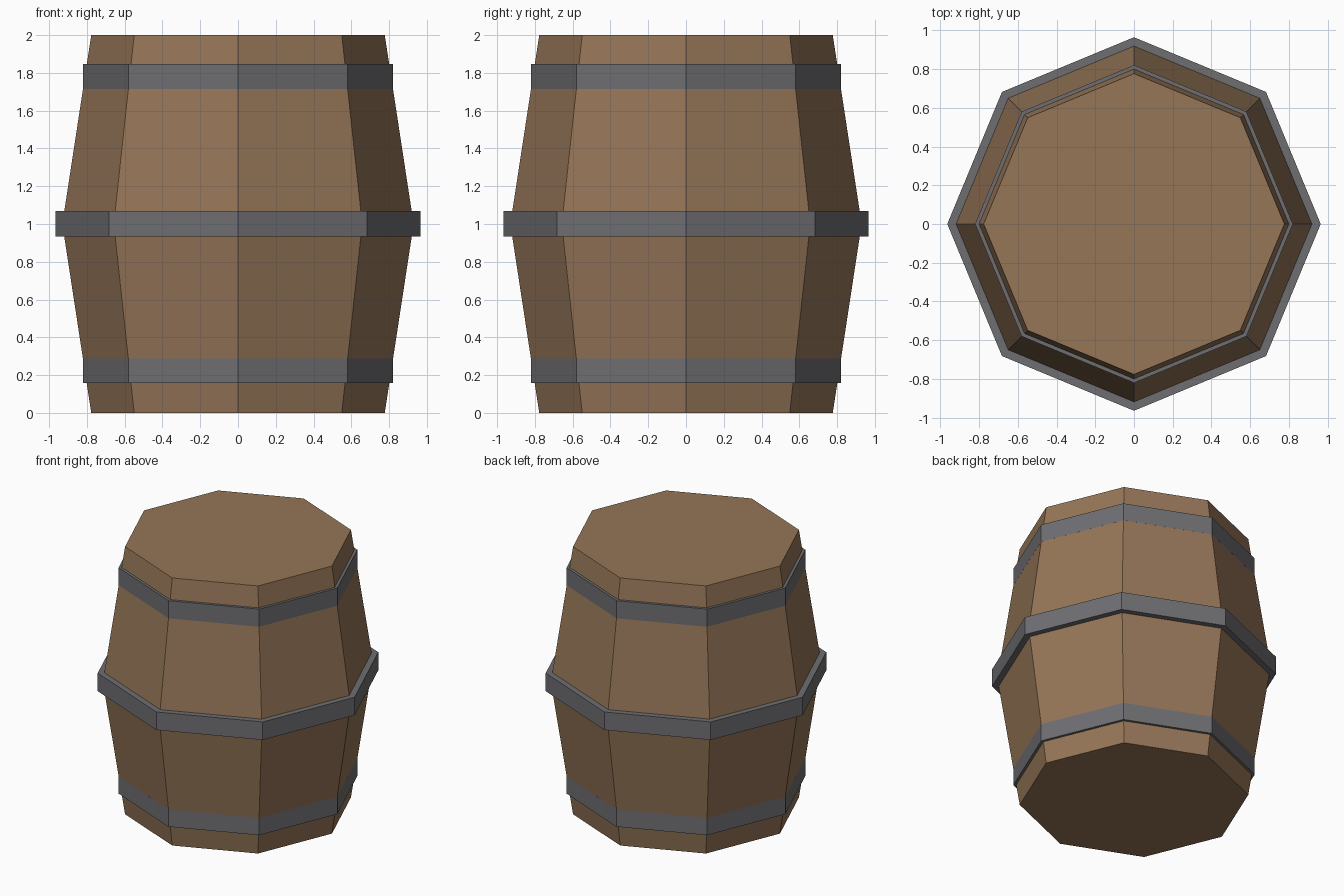
import bpy, bmesh
from math import cos, sin, pi

if "Cube" in bpy.data.objects:
    bpy.data.objects.remove(bpy.data.objects["Cube"])

SIDES = 8


def material(name, rgb):
    m = bpy.data.materials.new(name)
    m.diffuse_color = (*rgb, 1)
    m.use_nodes = True
    m.node_tree.nodes["Principled BSDF"].inputs["Base Color"].default_value = m.diffuse_color
    return m


wood = material("brown wood", (0.30, 0.18, 0.097))
iron = material("grey iron", (0.157, 0.157, 0.17))


def lathe(name, profile, mat, ring=False):
    """Spin (radius, z) points into an octagonal solid; ring closes the profile, otherwise ends are capped."""
    bm = bmesh.new()
    loops = [[bm.verts.new((r * cos(2 * pi * i / SIDES), r * sin(2 * pi * i / SIDES), z))
              for i in range(SIDES)] for r, z in profile]
    pairs = list(zip(loops, loops[1:]))
    if ring:
        pairs.append((loops[-1], loops[0]))
    for a, b in pairs:
        for i in range(SIDES):
            j = (i + 1) % SIDES
            bm.faces.new((a[i], a[j], b[j], b[i]))
    if not ring:
        bm.faces.new(loops[0][::-1])
        bm.faces.new(loops[-1])
    bmesh.ops.recalc_face_normals(bm, faces=bm.faces)
    mesh = bpy.data.meshes.new(name)
    bm.to_mesh(mesh)
    bm.free()
    mesh.materials.append(mat)
    obj = bpy.data.objects.new(name, mesh)
    bpy.context.collection.objects.link(obj)


# Bulging wooden body
lathe("barrel_body", [(0.777, 0), (0.93, 1), (0.777, 2)], wood)

# Iron hoops: name, outer radius, inner radius, bottom, top
for name, outer, inner, z0, z1 in (("bottom_hoop", 0.821, 0.79, 0.157, 0.287),
                                   ("middle_hoop", 0.965, 0.91, 0.935, 1.07),
                                   ("top_hoop", 0.821, 0.79, 1.715, 1.847)):
    lathe(name, [(inner, z0), (outer, z0), (outer, z1), (inner, z1)], iron, ring=True)
